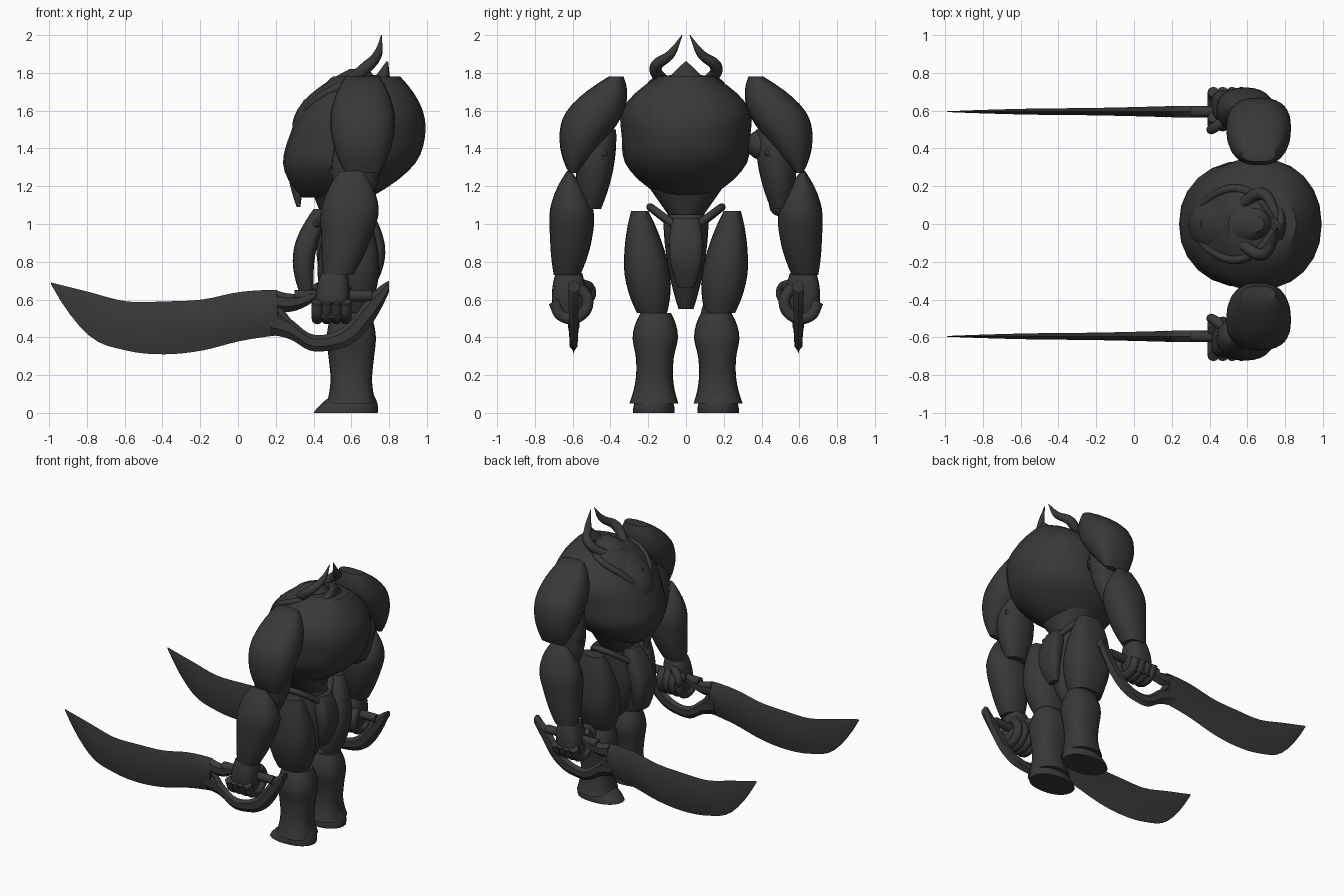
import bpy
import bmesh
import math
from mathutils import Vector

default_cube = bpy.data.objects.get("Cube")
if default_cube:
    bpy.data.objects.remove(default_cube, do_unlink=True)

# One dark iron colour for the whole figure
shade = 0.04
iron_colour = (shade, shade, shade, 1)
iron = bpy.data.materials.new("dark_iron")
iron.use_nodes = True
iron.diffuse_color = iron_colour
iron.node_tree.nodes["Principled BSDF"].inputs["Base Color"].default_value = iron_colour


def select_only(obj):
    bpy.ops.object.select_all(action="DESELECT")
    obj.select_set(True)
    bpy.context.view_layer.objects.active = obj


def finish(obj, mirrored=True, sharp_angle=40):
    """Assign the material, smooth the shading and mirror across the body."""
    obj.data.materials.append(iron)
    select_only(obj)
    bpy.ops.object.shade_smooth_by_angle(angle=math.radians(sharp_angle))
    if mirrored:
        mirror = obj.modifiers.new("other_side", "MIRROR")
        mirror.use_axis = (False, True, False)
        mirror.use_mirror_merge = False


def beyond(near, middle, far):
    """Continue a curve one value past its near end."""
    return 3 * near - 3 * middle + far


def sample(values, amount):
    """Read a smooth curve through evenly spaced values."""
    if len(values) == 2:
        return values[0] + (values[1] - values[0]) * amount
    padded = [beyond(*values[:3]), *values, beyond(*values[:-4:-1])]
    position = amount * (len(values) - 1)
    index = min(int(position), len(values) - 2)
    before, start, end, after = padded[index:index + 4]
    t = position - index
    ease = t * t * (3 - 2 * t)
    return (start + (end - start) * ease
            + (end - before) / 2 * t * (1 - t) ** 2
            - (after - start) / 2 * t * t * (1 - t))


def skin(name, rings, mirrored, sharp_angle):
    """Bridge a list of equal rings of points and cap both ends."""
    bm = bmesh.new()
    loops = [[bm.verts.new(point) for point in ring] for ring in rings]
    for lower, upper in zip(loops, loops[1:]):
        for i in range(len(lower)):
            bm.faces.new((lower[i - 1], lower[i], upper[i], upper[i - 1]))
    bm.faces.new(loops[0])
    bm.faces.new(loops[-1])
    bmesh.ops.recalc_face_normals(bm, faces=bm.faces)
    mesh = bpy.data.meshes.new(name)
    bm.to_mesh(mesh)
    bm.free()
    obj = bpy.data.objects.new(name, mesh)
    bpy.context.collection.objects.link(obj)
    finish(obj, mirrored, sharp_angle)


def limb(name, low, high, depth, width, bow=(0, 0), power=2.2, steps=14, sides=24):
    """Rounded sections from a low to a high centre, with swelling half sizes."""
    def squared(value):
        return math.copysign(abs(value) ** (2 / power), value)

    rings = []
    for step in range(steps + 1):
        amount = step / steps
        centre = Vector(low).lerp(Vector(high), amount)
        centre += Vector((*bow, 0)) * math.sin(math.pi * amount)
        half_depth, half_width = sample(depth, amount), sample(width, amount)
        ring = []
        for side in range(sides):
            turn = math.tau * side / sides
            offset = Vector((half_depth * squared(math.cos(turn)),
                             half_width * squared(math.sin(turn)), 0))
            ring.append(centre + offset)
        rings.append(ring)
    skin(name, rings, mirrored=low[1] != 0, sharp_angle=40)


def tube(name, points, thickness):
    """Sweep a round section of changing radius along a soft path."""
    curve = bpy.data.curves.new(name, "CURVE")
    curve.dimensions = "3D"
    curve.bevel_depth = 1
    curve.resolution_u = 8
    curve.use_fill_caps = True
    spline = curve.splines.new("BEZIER")
    spline.bezier_points.add(len(points) - 1)
    for index, (knot, point) in enumerate(zip(spline.bezier_points, points)):
        knot.co = point
        knot.radius = sample(thickness, index / (len(points) - 1))
        knot.handle_left_type = knot.handle_right_type = "AUTO"
    obj = bpy.data.objects.new(name, curve)
    bpy.context.collection.objects.link(obj)
    select_only(obj)
    bpy.ops.object.convert(target="MESH")
    finish(bpy.context.view_layer.objects.active)


def ball(name, centre, radius):
    bpy.ops.mesh.primitive_uv_sphere_add(segments=20, ring_count=12, radius=radius, location=centre)
    bpy.context.object.name = name
    finish(bpy.context.object)


def forged_strip(name, start, end, upper, lower, thickness, steps=24):
    """Flat sharpened strip along x between an upper and a lower edge curve."""
    rings = []
    for step in range(steps + 1):
        amount = step / steps
        x = start + (end - start) * amount
        top = Vector((x, sword_side, sample(upper, amount)))
        bottom = Vector((x, sword_side, sample(lower, amount)))
        cheek = Vector((0, sample(thickness, amount), 0))
        high, low = top.lerp(bottom, 0.25), top.lerp(bottom, 0.7)
        rings.append([top, high + cheek, low + cheek, bottom, low - cheek, high - cheek])
    skin(name, rings, mirrored=True, sharp_angle=25)


# Torso, waist and hanging armour flaps
limb("torso", low=(.52, 0, 1.14), high=(.68, 0, 1.78), bow=(.03, 0),
     depth=[.18, .34, .36, .31, .18], width=[.12, .31, .34, .33, .15])
limb("waist", low=(.56, 0, 1), high=(.56, 0, 1.2), depth=[.1, .18], width=[.06, .2])
limb("pelvis", low=(.57, 0, .55), high=(.57, 0, 1.05),
     depth=[.05, .15, .12], width=[.04, .1, .12])
limb("front_flap", low=(.36, 0, .65), high=(.45, 0, 1.08), bow=(-.05, 0), power=3,
     depth=[.04, .06, .05], width=[.06, .1, .06])
limb("rear_flap", low=(.7, 0, .66), high=(.68, 0, 1.03), bow=(.04, 0), power=3,
     depth=[.02, .05, .05], width=[.04, .09, .07])
tube("hip_belt", [(.38, .04, .97), (.57, .19, 1.09), (.72, .04, .98)], thickness=[.02, .02])

# Hunched head, collar and horns
limb("helmet", low=(.45, 0, 1.45), high=(.64, 0, 1.82),
     depth=[.15, .21, .05], width=[.1, .17, .04])
limb("face_guard", low=(.32, 0, 1.09), high=(.42, 0, 1.66), bow=(-.05, 0), power=1.7,
     depth=[.01, .06, .07], width=[.01, .05, .1, .06])
limb("nape_crest", low=(.75, 0, 1.73), high=(.79, 0, 1.86),
     depth=[.06, .005], width=[.14, .005])
tube("collar", [(.31, 0, 1.5), (.42, .15, 1.66), (.58, .18, 1.74), (.78, 0, 1.77)],
     thickness=[.02, .025])
tube("horn", [(.56, .1, 1.74), (.68, .16, 1.83), (.74, .08, 1.9), (.76, .02, 2)],
     thickness=[.03, .03, .002])

# Arms
limb("pauldron", low=(.66, .6, 1.27), high=(.66, .37, 1.78), bow=(0, .03), power=2.4,
     depth=[.09, .16, .165, .09], width=[.02, .12, .15, .04])
ball("shoulder_joint", (.64, .4, 1.42), radius=.08)
limb("upper_arm", low=(.61, .5, 1.08), high=(.64, .47, 1.5),
     depth=[.07, .13, .1], width=[.05, .1, .1])
tube("arm_band", [(.5, .52, 1.28), (.6, .4, 1.34), (.75, .44, 1.38)], thickness=[.02, .02])
ball("elbow", (.61, .5, 1.1), radius=.06)
limb("forearm", low=(.53, .63, .73), high=(.6, .62, 1.28), bow=(.02, -.02),
     depth=[.08, .13, .15, .06], width=[.07, .11, .11, .01])

# Fists closed around the grips
limb("palm", low=(.49, .62, .5), high=(.51, .62, .74), power=3,
     depth=[.08, .09, .07], width=[.07, .09, .07])
for finger in range(4):
    knuckle = Vector((.42 + finger * .05, .61, .59))
    arc = [math.radians(angle) for angle in range(-240, 60, 60)]
    tube("finger_" + str(finger + 1),
         [knuckle + Vector((0, math.cos(turn), math.sin(turn))) * .09 for turn in arc],
         thickness=[.03, .03])
tube("thumb", [(.5, .57, .69), (.41, .5, .64), (.43, .53, .57)], thickness=[.03, .02])

# Legs
limb("thigh", low=(.58, .18, .53), high=(.59, .245, 1.07), power=2.6,
     depth=[.11, .16, .15, .09], width=[.08, .12, .1, .045])
ball("knee", (.58, .16, .53), radius=.08)
limb("shin", low=(.6, .17, .05), high=(.6, .16, .53), power=2.5,
     depth=[.13, .11, .12, .13, .1], width=[.13, .1, .1, .12, .08])
limb("foot", low=(.57, .17, 0), high=(.62, .17, .12),
     depth=[.17, .14, .08], width=[.11, .1, .06])

# Curved swords
sword_side = 0.595
forged_strip("sword_blade", start=-.99, end=.21, thickness=[.002, .015, .02, .03],
             upper=[.69, .64, .59, .59, .6, .64, .65],
             lower=[.68, .41, .33, .31, .33, .38, .41])
forged_strip("sword_neck", start=.2, end=.4, thickness=[.03, .03],
             upper=[.65, .63, .65], lower=[.54, .54, .59])
forged_strip("hand_guard", start=.17, end=.8, thickness=[.03, .02, .03],
             upper=[.55, .5, .42, .42, .48, .62, .7],
             lower=[.41, .39, .33, .33, .36, .45, .64])
tube("guard_strut", [(.2, sword_side, .57), (.31, sword_side, .42)], thickness=[.02, .02])
tube("sword_grip", [(.3, sword_side, .62), (.71, sword_side, .62)], thickness=[.03, .03])
